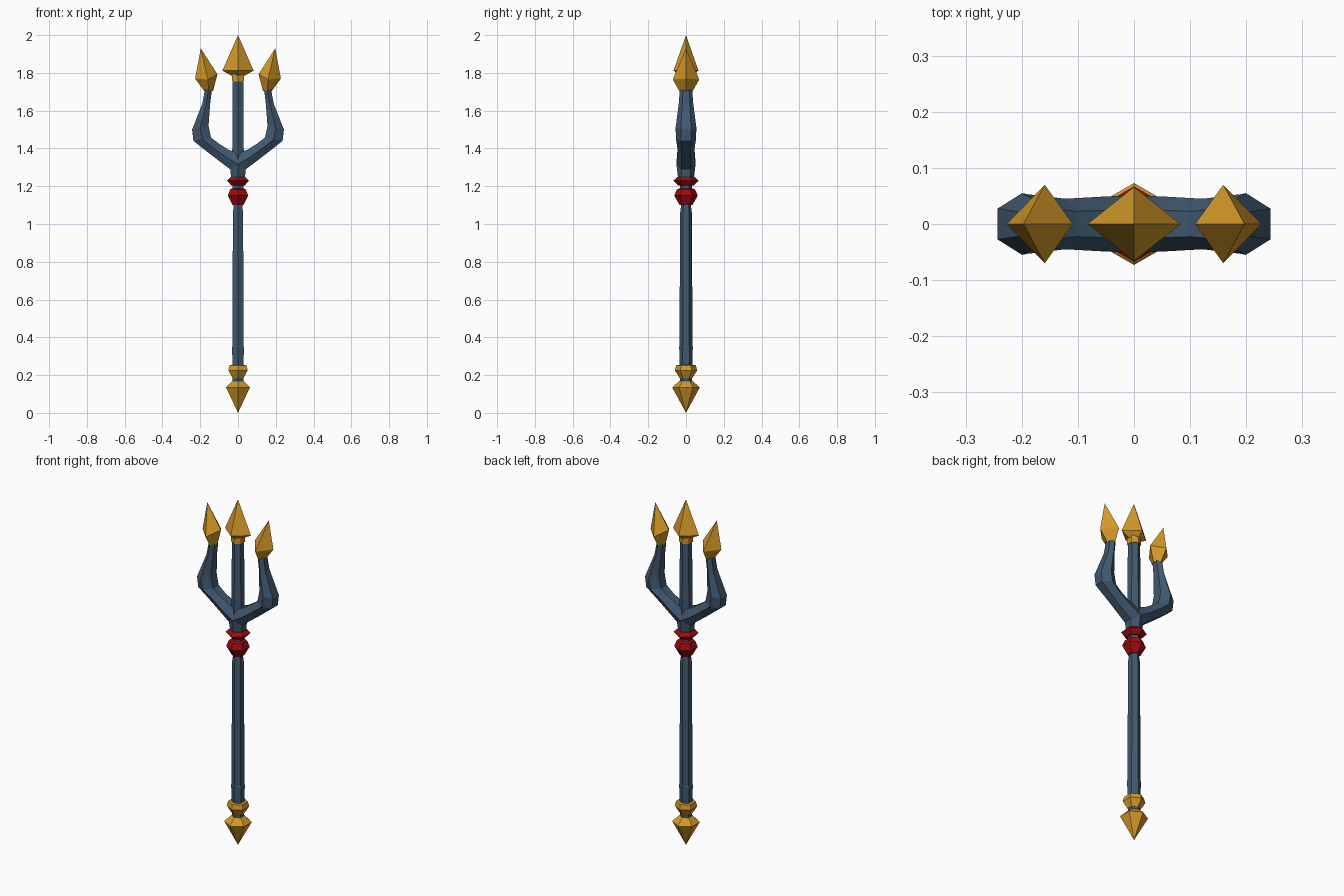
import bpy, bmesh, math

if "Cube" in bpy.data.objects:
    bpy.data.objects.remove(bpy.data.objects["Cube"])


def material(name, rgb):
    m = bpy.data.materials.new(name)
    m.diffuse_color = (*rgb, 1)
    m.use_nodes = True
    m.node_tree.nodes["Principled BSDF"].inputs["Base Color"].default_value = m.diffuse_color
    return m


BLUE = material("steel blue", (0.052, 0.10, 0.162))
GOLD = material("gold", (0.66, 0.32, 0.022))
RED = material("dark red", (0.36, 0.003, 0.004))


def loft(name, rings, mat):
    """Skin equal-length rings of points with flat faces and closed ends."""
    bm = bmesh.new()
    vs = [[bm.verts.new(p) for p in r] for r in rings]
    n = len(rings[0])
    for a, b in zip(vs, vs[1:]):
        for i in range(n):
            j = (i + 1) % n
            bm.faces.new((a[i], a[j], b[j], b[i]))
    bm.faces.new(vs[0][::-1])
    bm.faces.new(vs[-1])
    bmesh.ops.remove_doubles(bm, verts=bm.verts, dist=0.0002)
    bmesh.ops.recalc_face_normals(bm, faces=bm.faces)
    me = bpy.data.meshes.new(name)
    bm.to_mesh(me)
    bm.free()
    me.materials.append(mat)
    ob = bpy.data.objects.new(name, me)
    bpy.context.collection.objects.link(ob)
    return ob


def ring(z, rx, ry, n, cx=0):
    # first corner points to the front (-y)
    return [(cx + rx * math.sin(2 * math.pi * i / n),
             -ry * math.cos(2 * math.pi * i / n), z) for i in range(n)]


def turned(name, profile, mat):
    """Six-sided lathe part from (z, radius) pairs."""
    return loft(name, [ring(z, r, r, 6) for z, r in profile], mat)


# shaft and centre prong
turned("lower_grip", [(0.15, .032), (0.35, .036), (0.358, .031)], BLUE)
turned("shaft", [(0.35, .034), (0.50, .034), (1.06, .031), (1.09, .027), (1.12, .024)], BLUE)
turned("collar_neck", [(1.10, .03), (1.26, .034)], BLUE)
turned("fork_base", [(1.235, .04), (1.26, .044), (1.31, .05), (1.36, .036)], BLUE)
turned("centre_prong", [(1.30, .036), (1.76, .032)], BLUE)

# gold pommel
turned("pommel_point", [(0, .0), (0.135, .073), (0.17, .034)], GOLD)
turned("pommel_ring", [(0.185, .034), (0.225, .059), (0.252, .052), (0.254, .03)], GOLD)

# red collars
turned("lower_collar", [(1.10, .034), (1.15, .062), (1.183, .048), (1.19, .03)], RED)
turned("upper_collar", [(1.205, .042), (1.23, .067), (1.248, .046), (1.25, .03)], RED)

# centre spear head
turned("centre_socket", [(1.755, .036), (1.795, .036)], GOLD)
loft("centre_head", [ring(1.785, .034, .034, 4), ring(1.812, .083, .066, 4),
                     ring(2.0, 0, 0, 4)], GOLD)

# curved side prongs: inner (x, z), outer (x, z), half depth
SECTIONS = [((0, 1.375), (0, 1.26), .051),
            ((.05, 1.393), (.055, 1.30), .049),
            ((.10, 1.425), (.145, 1.368), .045),
            ((.143, 1.457), (.236, 1.44), .053),
            ((.156, 1.52), (.243, 1.50), .055),
            ((.147, 1.64), (.188, 1.64), .038),
            ((.138, 1.71), (.176, 1.71), .033)]
for side, label in ((-1, "left"), (1, "right")):
    rings = []
    for (xi, zi), (xo, zo), h in SECTIONS:
        xm, zm = (xi + xo) / 2, (zi + zo) / 2
        rings.append([(side * x, y, z) for x, y, z in (
            (xi, -h / 2, zi), (xm, -h, zm), (xo, -h / 2, zo),
            (xo, h / 2, zo), (xm, h, zm), (xi, h / 2, zi))])
    loft(label + "_prong", rings, BLUE)

    # leaning side spear head
    belt = [(.159, -.07, 1.765), (.227, 0, 1.77), (.159, .07, 1.765), (.109, 0, 1.793)]
    belt = [(side * x, y, z) for x, y, z in belt]
    base = ring(1.703, side * .023, .035, 4, side * .155)
    loft(label + "_head", [base, belt, [(side * .197, 0, 1.93)] * 4], GOLD)
